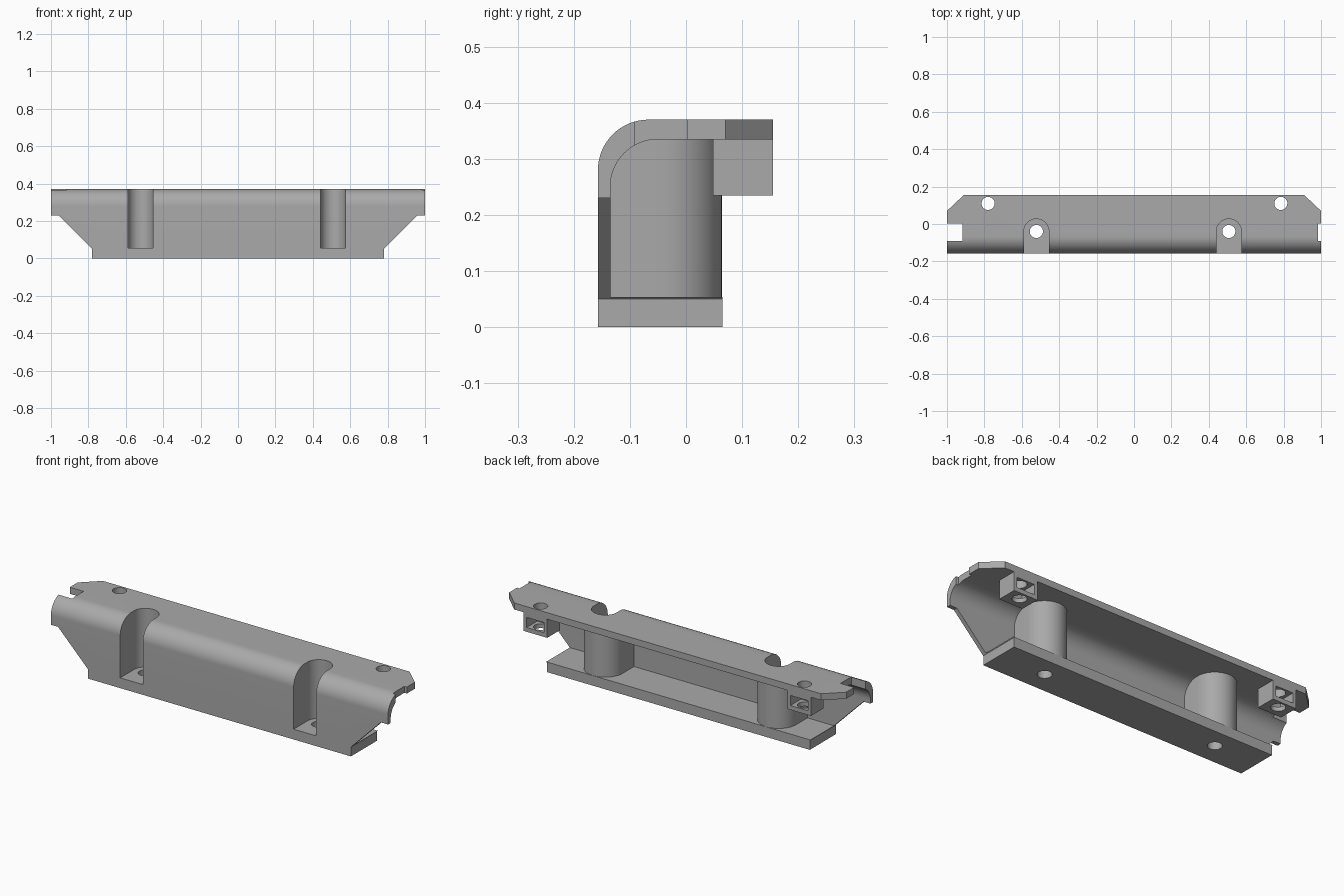
import bpy, bmesh
from math import sin, cos, pi, radians
from mathutils import Vector

cube = bpy.data.objects.get("Cube")
if cube:
    bpy.data.objects.remove(cube, do_unlink=True)

grey = bpy.data.materials.new("mid grey plastic")
grey.use_nodes = True
grey.diffuse_color = (0.4, 0.4, 0.4, 1)
grey.node_tree.nodes["Principled BSDF"].inputs["Base Color"].default_value = (0.4, 0.4, 0.4, 1)


def arc(cx, cy, r, start, end, n=16):
    angles = [radians(start + (end - start) * i / n) for i in range(n + 1)]
    return [(cx + r * cos(a), cy + r * sin(a)) for a in angles]


def prism(name, outline, axis, low, high):
    """Extrude a 2D outline along x (y,z), y (x,z) or z (x,y)."""
    place = {"x": lambda u, v: (low, u, v),
             "y": lambda u, v: (u, low, v),
             "z": lambda u, v: (u, v, low)}[axis]
    step = Vector([(high - low) * (a == axis) for a in "xyz"])
    bm = bmesh.new()
    face = bm.faces.new([bm.verts.new(place(*p)) for p in outline])
    top = bmesh.ops.extrude_face_region(bm, geom=[face])
    bmesh.ops.translate(bm, vec=step,
                        verts=[g for g in top["geom"] if isinstance(g, bmesh.types.BMVert)])
    bmesh.ops.recalc_face_normals(bm, faces=bm.faces)
    mesh = bpy.data.meshes.new(name)
    bm.to_mesh(mesh)
    bm.free()
    mesh.materials.append(grey)
    obj = bpy.data.objects.new(name, mesh)
    bpy.context.collection.objects.link(obj)
    return obj


def rect(x0, x1, y0, y1):
    return [(x0, y0), (x1, y0), (x1, y1), (x0, y1)]


def combine(target, tool, operation="DIFFERENCE"):
    """Apply a boolean and discard its tool."""
    mod = target.modifiers.new(operation.lower(), "BOOLEAN")
    mod.operation, mod.solver, mod.object = operation, "EXACT", tool
    bpy.context.view_layer.objects.active = target
    bpy.ops.object.modifier_apply(modifier=mod.name)
    bpy.data.objects.remove(tool, do_unlink=True)


def u_shape(x, r, front):
    return [(x + r, front)] + arc(x, -0.04, r, 0, 180, 32) + [(x - r, front)]


post_xs = (-0.522, 0.507)
nut_xs = (-0.78, 0.785)

# Solid housing with a rounded front top edge
body = prism("mounting_housing",
             [(0.155, 0), (0.155, 0.37)] + arc(-0.067, 0.28, 0.09, 90, 180) + [(-0.157, 0)],
             "x", -1, 1)

# Open cavity, leaving the posts and nut blocks standing
cavity = prism("cavity",
               [(0.065, -0.1), (0.065, 0.054), (-0.135, 0.054)]
               + arc(-0.05, 0.25, 0.085, 180, 90) + [(0.3, 0.335), (0.3, -0.1)],
               "x", -1.1, 1.1)
for x in post_xs:
    combine(cavity, prism("post", u_shape(x, 0.104, -0.2), "z", 0.02, 0.5))
for x in nut_xs:
    combine(cavity, prism("nut_block", rect(x - 0.07, x + 0.07, 0.048, 0.4), "z", 0.235, 0.5))
combine(body, cavity)

# Sloping ends seen from the front
half = [(0.78, -0.1), (0.78, 0.05), (0.958, 0.23), (1.1, 0.23), (1.1, 0.5)]
combine(body, prism("front_outline", half + [(-x, z) for x, z in reversed(half)],
                    "y", -0.4, 0.4), "INTERSECT")

# Plan corners and end notches
for s in (-1, 1):
    combine(body, prism("corner", [(s * 0.91, 0.155), (s * 0.871, 0.192), (s * 1.2, 0.192),
                                   (s * 1.2, 0.07), (s, 0.07)], "z", -0.1, 0.5))
for x0, x1 in ((-1.1, -0.918), (0.985, 1.1)):
    combine(body, prism("end_notch", rect(x0, x1, -0.092, 0.003), "z", 0.15, 0.5))

# Screw channels, screw holes and nut pockets
for x in post_xs:
    combine(body, prism("screw_channel", u_shape(x, 0.067, -0.3), "z", 0.055, 0.5))
    combine(body, prism("screw_hole", arc(x, -0.04, 0.035, 0, 348.75, 31), "z", -0.1, 0.2))
for x in nut_xs:
    combine(body, prism("nut_pocket", rect(x - 0.052, x + 0.052, 0.065, 0.3), "z", 0.258, 0.312))
    combine(body, prism("nut_hole", arc(x, 0.11, 0.035, 0, 348.75, 31), "z", 0.1, 0.5))

bpy.ops.object.select_all(action="DESELECT")
body.select_set(True)
bpy.context.view_layer.objects.active = body
bpy.ops.object.shade_smooth_by_angle(angle=radians(30))
